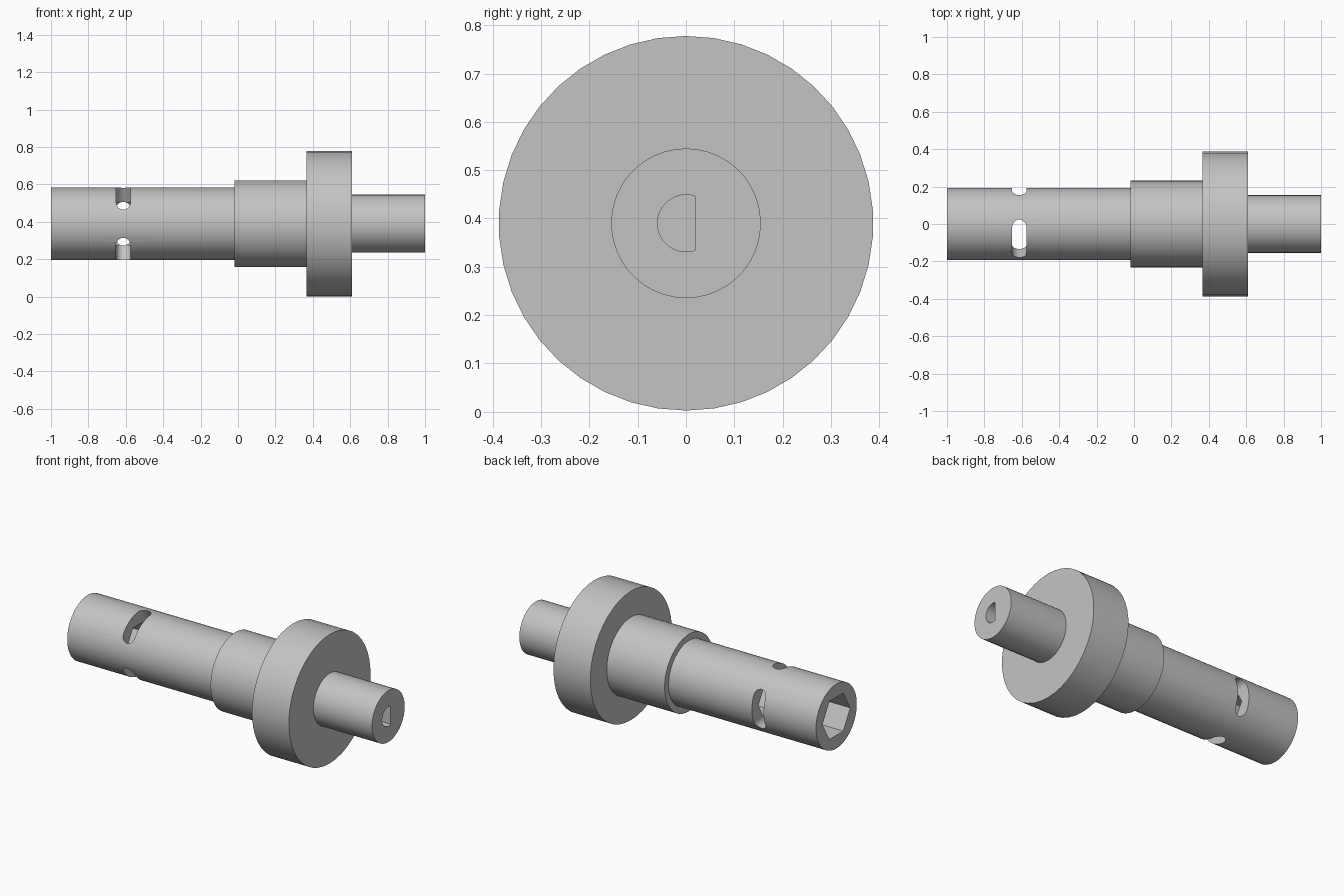
import bpy, bmesh
from math import sin, cos, pi, radians, acos
from mathutils import Vector

AXIS_Z = 0.39
CENTRE = Vector((0, 0, AXIS_Z))
X, Y, Z = Vector((1, 0, 0)), Vector((0, 1, 0)), Vector((0, 0, 1))

if "Cube" in bpy.data.objects:
    bpy.data.objects.remove(bpy.data.objects["Cube"])

steel = bpy.data.materials.new("light grey")
steel.use_nodes = True
grey = (0.55, 0.55, 0.55, 1)
steel.diffuse_color = grey
steel.node_tree.nodes["Principled BSDF"].inputs["Base Color"].default_value = grey


def make_object(name, bm):
    bmesh.ops.recalc_face_normals(bm, faces=bm.faces)
    mesh = bpy.data.meshes.new(name)
    bm.to_mesh(mesh)
    bm.free()
    mesh.materials.append(steel)
    obj = bpy.data.objects.new(name, mesh)
    bpy.context.collection.objects.link(obj)
    return obj


def arc(radius, start, end, steps, a=0, b=0):
    return [(a + radius * cos(start + (end - start) * i / steps),
             b + radius * sin(start + (end - start) * i / steps))
            for i in range(steps + 1)]


def prism(name, outline, origin, u, v, depth):
    """Extrude a 2D outline lying in the plane of u and v."""
    bm = bmesh.new()
    face = bm.faces.new([bm.verts.new(origin + u * a + v * b) for a, b in outline])
    new = bmesh.ops.extrude_face_region(bm, geom=[face], use_keep_orig=True)["geom"]
    bmesh.ops.translate(bm, vec=depth, verts=[g for g in new if isinstance(g, bmesh.types.BMVert)])
    return make_object(name, bm)


def lathe(name, steps, sides):
    """Stepped solid of revolution along x from (start, end, radius) steps."""
    bm = bmesh.new()
    rings = []
    for start, end, radius in steps:
        for x in (start, end):
            rings.append([bm.verts.new(CENTRE + X * x + radius * (
                Y * sin(2 * pi * i / sides) + Z * cos(2 * pi * i / sides)))
                for i in range(sides)])
    for r, s in zip(rings, rings[1:]):
        for i in range(sides):
            j = (i + 1) % sides
            bm.faces.new((r[i], r[j], s[j], s[i]))
    bm.faces.new(rings[0])
    bm.faces.new(rings[-1])
    return make_object(name, bm)


# Shank, collar, flange and spindle turned as one body
shaft = lathe("stepped_shaft", [
    (-1.0, -0.02, 0.194),
    (-0.02, 0.365, 0.232),
    (0.365, 0.61, 0.388),
    (0.61, 1.0, 0.155)], 42)

# Hexagonal socket in the shank end
cutters = [prism("hex_socket_cutter", arc(0.132, 0, 2 * pi, 6)[:-1],
                 CENTRE - X * 1.1, Y, Z, X * 1.0)]

# D-shaped bore in the spindle end
flat = acos(0.02 / 0.059)
cutters.append(prism("d_bore_cutter", arc(0.059, flat, 2 * pi - flat, 32),
                     CENTRE + X * 0.61, Y, Z, X * 0.5))

# Three rounded slots around the shank
half_width, half_length = 0.039, 0.117
reach = half_length - half_width
stadium = arc(half_width, 0, pi, 12, b=reach) + arc(half_width, pi, 2 * pi, 12, b=-reach)
for k in range(3):
    t = radians(120 * k)
    outward = Y * cos(t) + Z * sin(t)
    across = Z * cos(t) - Y * sin(t)
    cutters.append(prism(f"slot_cutter_{k + 1}", stadium,
                         CENTRE - X * 0.613, X, across, outward * 0.3))

for cutter in cutters:
    mod = shaft.modifiers.new(cutter.name, 'BOOLEAN')
    mod.operation = 'DIFFERENCE'
    mod.solver = 'EXACT'
    mod.object = cutter

# Bake the cuts and drop the cutters
bpy.context.view_layer.update()
evaluated = shaft.evaluated_get(bpy.context.evaluated_depsgraph_get())
baked = bpy.data.meshes.new_from_object(evaluated)
shaft.modifiers.clear()
shaft.data = baked
for cutter in cutters:
    bpy.data.objects.remove(cutter)

bpy.ops.object.select_all(action='DESELECT')
shaft.select_set(True)
bpy.context.view_layer.objects.active = shaft
bpy.ops.object.shade_smooth_by_angle(angle=radians(30))
